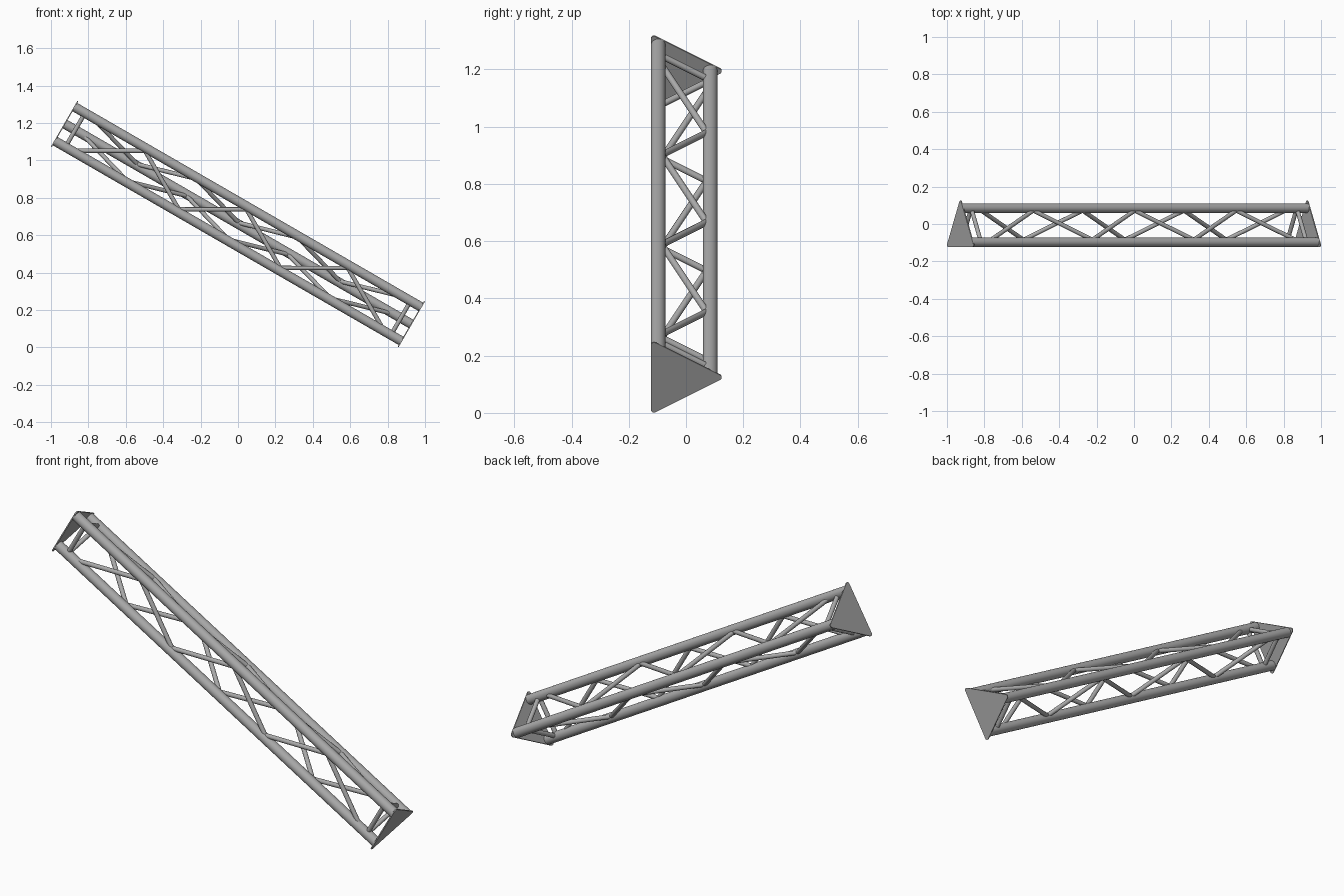
import bpy, bmesh, math
from mathutils import Matrix, Vector

cube = bpy.data.objects.get("Cube")
if cube:
    bpy.data.objects.remove(cube, do_unlink=True)

# Sizes in the truss frame: x along the truss, y to the back, z across
LENGTH = 2.146
TUBE_R, ROD_R, PLATE_T, CORNER_R = 0.0255, 0.0115, 0.006, 0.011
SIDE = 0.21
HEIGHT = SIDE * math.sqrt(3) / 2
CENTRE_Y = -0.0365
BAY = 0.313
TILT = Matrix.Translation((0, 0, 0.66)) @ Matrix.Rotation(math.radians(30), 4, 'Y')

metal = bpy.data.materials.new("grey metal")
metal.use_nodes = True
colour = (0.40, 0.40, 0.40, 1)
metal.diffuse_color = colour
metal.node_tree.nodes["Principled BSDF"].inputs["Base Color"].default_value = colour


def finish(name, bm):
    """Tilt the part into place and shade it."""
    bmesh.ops.recalc_face_normals(bm, faces=bm.faces)
    bm.transform(TILT)
    mesh = bpy.data.meshes.new(name)
    bm.to_mesh(mesh)
    bm.free()
    mesh.materials.append(metal)
    obj = bpy.data.objects.new(name, mesh)
    bpy.context.collection.objects.link(obj)
    bpy.ops.object.select_all(action='DESELECT')
    obj.select_set(True)
    bpy.context.view_layer.objects.active = obj
    bpy.ops.object.shade_smooth_by_angle(angle=math.radians(40))


def add_rod(bm, a, b, radius, sides):
    span = b - a
    turn = span.to_track_quat('Z', 'Y').to_matrix().to_4x4()
    bmesh.ops.create_cone(bm, cap_ends=True, segments=sides, radius1=radius, radius2=radius,
                          depth=span.length, matrix=Matrix.Translation((a + b) / 2) @ turn)


def rods(name, points, radius, sides=16):
    """A run of straight round bars through the points."""
    bm = bmesh.new()
    for a, b in zip(points, points[1:]):
        add_rod(bm, a, b, radius, sides)
    finish(name, bm)


def at(x, corner):
    return Vector((x, corner[0], corner[1]))


# Chord tubes at the corners of the triangular section
front_y = CENTRE_Y - HEIGHT / 3
chords = {
    "upper": Vector((front_y, SIDE / 2)),
    "lower": Vector((front_y, -SIDE / 2)),
    "back": Vector((front_y + HEIGHT, 0)),
}
half = LENGTH / 2
for name, corner in chords.items():
    rods(name + "_chord", [at(-half + PLATE_T / 2, corner), at(half - PLATE_T / 2, corner)],
         TUBE_R, 32)

# Zigzag bracing and end rungs on each of the three faces
faces = {"front": ("lower", "upper"), "top": ("upper", "back"), "bottom": ("back", "lower")}
for face, (start, other) in faces.items():
    a, b = chords[start], chords[other]
    ends = (a.lerp(b, 0.07), b.lerp(a, 0.07))
    rods(face + "_zigzag", [at((k - 3) * BAY, ends[k % 2]) for k in range(7)], ROD_R)
    for side, sign in (("right", -1), ("left", 1)):
        x = sign * (half - 0.068)
        rods(f"{face}_{side}_end_rung", [at(x, a), at(x, b)], ROD_R)

# Rounded triangular end plates
reach = 2 * (HEIGHT / 3 + TUBE_R - CORNER_R)
for side, sign in (("right", -1), ("left", 1)):
    bm = bmesh.new()
    outline = []
    for corner in range(3):
        facing = math.radians(120 * corner)
        for step in range(-4, 5):
            angle = facing + math.radians(15 * step)
            y = CENTRE_Y + reach * math.cos(facing) + CORNER_R * math.cos(angle)
            z = reach * math.sin(facing) + CORNER_R * math.sin(angle)
            outline.append(bm.verts.new((sign * half, y, z)))
    cap = bm.faces.new(outline)
    wall = bmesh.ops.extrude_face_region(bm, geom=[cap], use_keep_orig=True)
    moved = [v for v in wall["geom"] if isinstance(v, bmesh.types.BMVert)]
    bmesh.ops.translate(bm, verts=moved, vec=(-sign * PLATE_T, 0, 0))
    finish(side + "_end_plate", bm)
